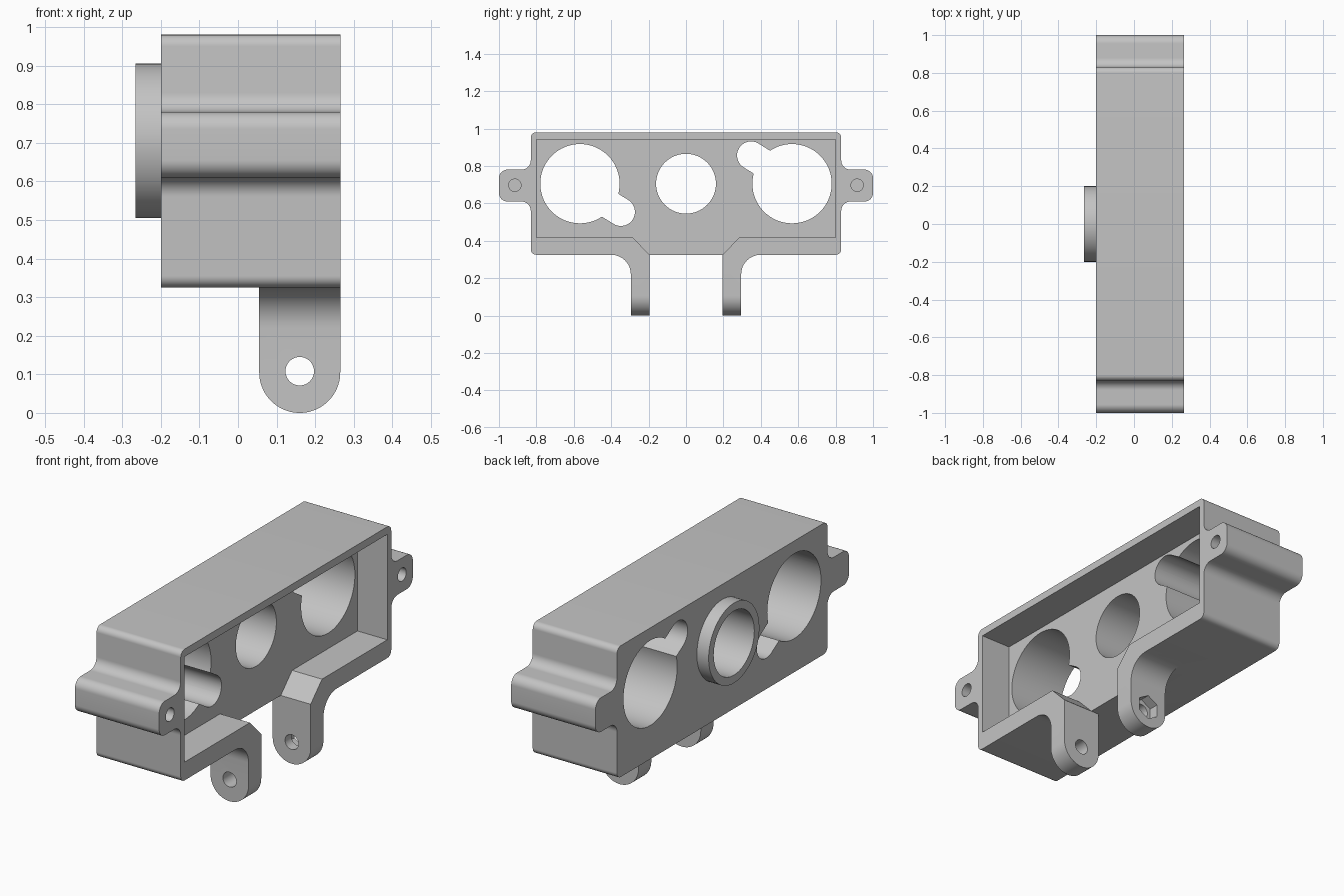
import bpy, bmesh, math
from mathutils import Vector

cube = bpy.data.objects.get("Cube")
if cube:
    bpy.data.objects.remove(cube, do_unlink=True)

grey = bpy.data.materials.new("plain_grey")
grey.use_nodes = True
grey.diffuse_color = (0.55, 0.55, 0.55, 1)
grey.node_tree.nodes["Principled BSDF"].inputs["Base Color"].default_value = grey.diffuse_color

FRONT, BACK, FLOOR = 0.265, -0.2, 0.1   # open side, rear side, cavity floor along x
AXIS_Z = 0.705                          # height of the bores


def rounded(corners, steps=12):
    """Outline from (u, v, radius) corners, each corner turned into a tangent arc."""
    out = []
    for i, (u, v, r) in enumerate(corners):
        p = Vector((u, v, 0))
        if r == 0:
            out.append((u, v))
            continue
        a, b = corners[i - 1], corners[(i + 1) % len(corners)]
        d1 = (Vector((a[0], a[1], 0)) - p).normalized()
        d2 = (Vector((b[0], b[1], 0)) - p).normalized()
        half = d1.angle(d2) / 2
        c = p + (d1 + d2).normalized() * (r / math.sin(half))
        t = r / math.tan(half)
        v1, v2 = (p + d1 * t - c).normalized(), (p + d2 * t - c).normalized()
        for k in range(steps + 1):
            q = c + v1.slerp(v2, k / steps) * r
            out.append((q.x, q.y))
    return out


def mirrored(half):
    """Close a right-hand half outline with its mirror image."""
    return half + [(-u, v, r) for u, v, r in reversed(half)]


def circle(u, v, r, n=64, turn=0.0):
    return [(u + r * math.cos(turn + math.tau * k / n),
             v + r * math.sin(turn + math.tau * k / n)) for k in range(n)]


def prism(name, outline, lo, hi, axis="x"):
    """Extrude a flat outline along x (outline in y, z) or along y (outline in x, z)."""
    bm = bmesh.new()
    place = (lambda u, v, w: (w, u, v)) if axis == "x" else (lambda u, v, w: (u, w, v))
    rings = [[bm.verts.new(place(u, v, w)) for u, v in outline] for w in (lo, hi)]
    for ring in rings:
        bm.faces.new(ring)
    for i in range(len(outline)):
        bm.faces.new((rings[0][i - 1], rings[0][i], rings[1][i], rings[1][i - 1]))
    bmesh.ops.recalc_face_normals(bm, faces=bm.faces)
    me = bpy.data.meshes.new(name)
    bm.to_mesh(me)
    bm.free()
    me.materials.append(grey)
    ob = bpy.data.objects.new(name, me)
    bpy.context.collection.objects.link(ob)
    return ob


def combine(target, tool, operation):
    mod = target.modifiers.new("combine", "BOOLEAN")
    mod.operation, mod.solver, mod.object = operation, "EXACT", tool
    bpy.context.view_layer.objects.active = target
    bpy.ops.object.modifier_apply(modifier=mod.name)
    bpy.data.objects.remove(tool, do_unlink=True)


# Housing block with a mounting ear on each end
housing = prism("housing", rounded(mirrored([
    (0.83, 0.325, 0.03), (0.83, 0.61, 0.05), (1.0, 0.61, 0.045),
    (1.0, 0.78, 0.045), (0.83, 0.78, 0.05), (0.83, 0.98, 0.03)])), BACK, FRONT)

# Hinge lugs: filleted arm trimmed to a round end
for side in (-1, 1):
    arm = prism("hinge_lug", rounded([
        (side * 0.195, -0.1, 0), (side * 0.295, -0.1, 0), (side * 0.295, 0.325, 0.105),
        (side * 0.45, 0.325, 0), (side * 0.45, 0.37, 0), (side * 0.195, 0.37, 0)]), 0, 0.3)
    trim = prism("lug_trim", rounded([
        (0.055, 0.4, 0), (0.055, 0, 0.10499), (FRONT, 0, 0.10499), (FRONT, 0.4, 0)], 20),
        -0.6, 0.6, "y")
    combine(arm, trim, "INTERSECT")
    combine(housing, arm, "UNION")

# Collar on the rear
combine(housing, prism("rear_collar", circle(0, AXIS_Z, 0.2), -0.265, BACK + 0.05), "UNION")

# Open cavity with a chamfered gap through the bottom wall
combine(housing, prism("cavity", rounded(mirrored([
    (0.1945, 0.28, 0), (0.1945, 0.325, 0), (0.284, 0.416, 0),
    (0.799, 0.416, 0), (0.799, 0.942, 0)])), FLOOR, 0.4), "DIFFERENCE")

# Centre bore
combine(housing, prism("centre_bore", circle(0, AXIS_Z, 0.16), -0.4, 0.4), "DIFFERENCE")

# Side bores, each with a slanted keyhole slot
direction = Vector((0.85, -0.525)).normalized()
across = Vector((-direction.y, direction.x)) * 0.075
start = Vector((0.348, 0.151))
tip, end = start - direction * 0.075, start + direction * 0.2
for side in (-1, 1):
    combine(housing, prism("side_bore", circle(side * 0.567, AXIS_Z, 0.212), -0.4, 0.4), "DIFFERENCE")
    slot = rounded([(side * q.x, AXIS_Z + side * q.y, r) for q, r in (
        (tip + across, 0.0749), (tip - across, 0.0749), (end - across, 0), (end + across, 0))])
    combine(housing, prism("key_slot", slot, -0.4, 0.4), "DIFFERENCE")
    # Blind screw hole in the ear
    combine(housing, prism("ear_hole", circle(side * 0.915, 0.697, 0.033, 32), 0.06, 0.4), "DIFFERENCE")

# Pivot hole through both lugs, and a nut pocket on one outer side
combine(housing, prism("pivot_hole", circle(0.16, 0.108, 0.037, 32), -0.5, 0.5, "y"), "DIFFERENCE")
combine(housing, prism("nut_pocket", circle(0.16, 0.108, 0.063, 6, math.pi / 6), 0.245, 0.5, "y"),
        "DIFFERENCE")

# Smooth the round surfaces and keep the edges sharp
bpy.ops.object.select_all(action="DESELECT")
housing.select_set(True)
bpy.context.view_layer.objects.active = housing
bpy.ops.object.shade_smooth_by_angle(angle=math.radians(30))
